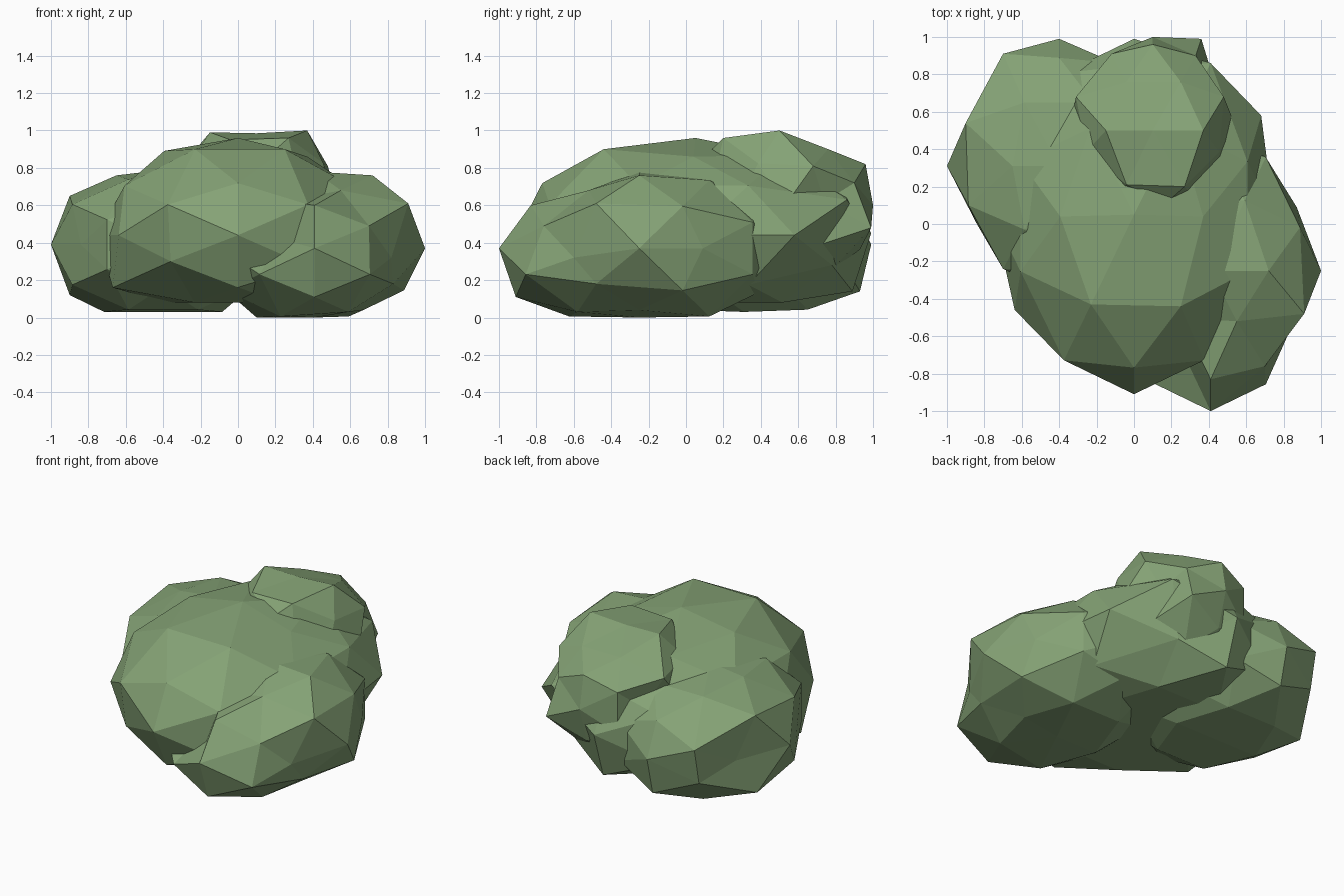
import bpy, bmesh, math
from mathutils import Matrix, Vector

leaf = bpy.data.materials.new("leaf_green")
leaf.diffuse_color = (0.235, 0.365, 0.18, 1.0)


def clump(name, centre, radii, floor, pulls=()):
    """Faceted, stretched icosphere with a flattened base.
    Each pull moves the corner lying in a given direction to a new position."""
    bm = bmesh.new()
    bmesh.ops.create_icosphere(bm, subdivisions=2, radius=1.0)
    # Turn it so that edge midpoints point along the axes
    tilt = Matrix.Rotation(-math.atan2(0.5257, 0.8507), 4, 'Y')
    bmesh.ops.transform(bm, matrix=tilt, verts=bm.verts)
    moved = [(min(bm.verts, key=lambda v: (v.co - Vector(d)).length), p) for d, p in pulls]
    for v in bm.verts:
        v.co = Vector([c + r * k for c, r, k in zip(centre, radii, v.co)])
        v.co.z = max(v.co.z, floor)
    for v, p in moved:
        v.co = p
    mesh = bpy.data.meshes.new(name)
    bm.to_mesh(mesh)
    bm.free()
    mesh.materials.append(leaf)
    obj = bpy.data.objects.new(name, mesh)
    bpy.context.collection.objects.link(obj)
    return obj


# Large middle mass of the bush
clump("main_clump", (0, 0.04, 0.44), (0.75, 0.95, 0.53), 0.08, [
    ((0, 1, 0), (0, 0.99, 0.45)),
    ((0, 0, 1), (0, 0.05, 0.96)),
    ((.85, .53, 0), (0.68, 0.58, 0.44)),
    ((-.5, -.81, -.31), (-0.36, -0.69, 0.30)),
    ((-.81, -.31, -.5), (-0.67, -0.28, 0.16)),
    ((.53, 0, .85), (0.37, 0.04, 0.86)),
    ((-.31, -.5, .81), (-0.23, -0.43, 0.90)),
    ((.31, -.5, .81), (0.25, -0.44, 0.90)),
    ((.5, .81, .31), (0.41, 0.86, 0.63)),
    ((.5, .81, -.31), (0.30, 0.78, 0.28)),
    ((0, .85, -.53), (0, 0.89, 0.14)),
])

# Low clump at the front right, dented where it meets the middle
clump("right_clump", (0.41, -0.25, 0.37), (0.59, 0.75, 0.45), 0.0, [
    ((.81, -.31, .5), (0.91, -0.48, 0.61)),
    ((.53, 0, .85), (0.72, -0.25, 0.76)),
    ((.53, 0, -.85), (0.67, -0.25, 0.04)),
    ((.85, .53, 0), (0.87, 0.09, 0.37)),
    ((0, -.85, -.53), (0.41, -0.91, 0.11)),
    ((.85, -.53, 0), (0.82, -0.60, 0.32)),
    ((.81, -.31, -.5), (0.83, -0.48, 0.18)),
    ((.31, -.5, -.81), (0.59, -0.58, 0.03)),
    ((.5, -.81, .31), (0.70, -0.76, 0.49)),
    ((0, -.85, .53), (0.41, -0.83, 0.60)),
    ((.31, -.5, .81), (0.55, -0.52, 0.68)),
    ((-.31, -.5, .81), (0.25, -0.50, 0.62)),
    ((-.5, -.81, .31), (0.23, -0.62, 0.42)),
    ((0, 0, 1), (0.41, -0.25, 0.78)),
])

# Low clump at the back left
clump("left_clump", (-0.4, 0.31, 0.39), (0.6, 0.68, 0.43), 0.03, [
    ((-.81, .31, .5), (-0.90, 0.54, 0.65)),
    ((-.5, .81, .31), (-0.70, 0.91, 0.50)),
    ((-.53, 0, .85), (-0.65, 0.31, 0.76)),
    ((-.81, .31, -.5), (-0.90, 0.52, 0.12)),
    ((-.85, -.53, 0), (-0.84, 0.00, 0.39)),
    ((-.85, .53, 0), (-0.82, 0.64, 0.36)),
    ((0, .85, -.53), (-0.40, 0.93, 0.14)),
    ((0, 0, 1), (-0.40, 0.31, 0.79)),
])

# Small raised clump at the back with a flatter crown
clump("top_clump", (0.1, 0.53, 0.6), (0.44, 0.47, 0.45), 0.24, [
    ((.53, 0, .85), (0.37, 0.50, 1.0)),
    ((-.53, 0, .85), (-0.15, 0.50, 0.99)),
    ((0, 0, 1), (0.10, 0.50, 0.985)),
    ((-.31, -.5, .81), (-0.04, 0.21, 0.95)),
    ((.31, -.5, .81), (0.27, 0.20, 0.96)),
    ((0, -.85, .53), (0.18, 0.12, 0.88)),
    ((-.31, .5, .81), (-0.04, 0.76, 0.90)),
    ((.31, .5, .81), (0.25, 0.76, 0.90)),
    ((0, .85, .53), (0.10, 0.96, 0.82)),
    ((-.81, .31, .5), (-0.31, 0.68, 0.80)),
    ((.81, .31, .5), (0.48, 0.68, 0.81)),
    ((.85, .53, 0), (0.40, 0.74, 0.62)),
    ((-.85, .53, 0), (-0.20, 0.75, 0.60)),
    ((.5, .81, .31), (0.33, 0.90, 0.72)),
    ((.5, .81, -.31), (0.36, 0.99, 0.48)),
])
